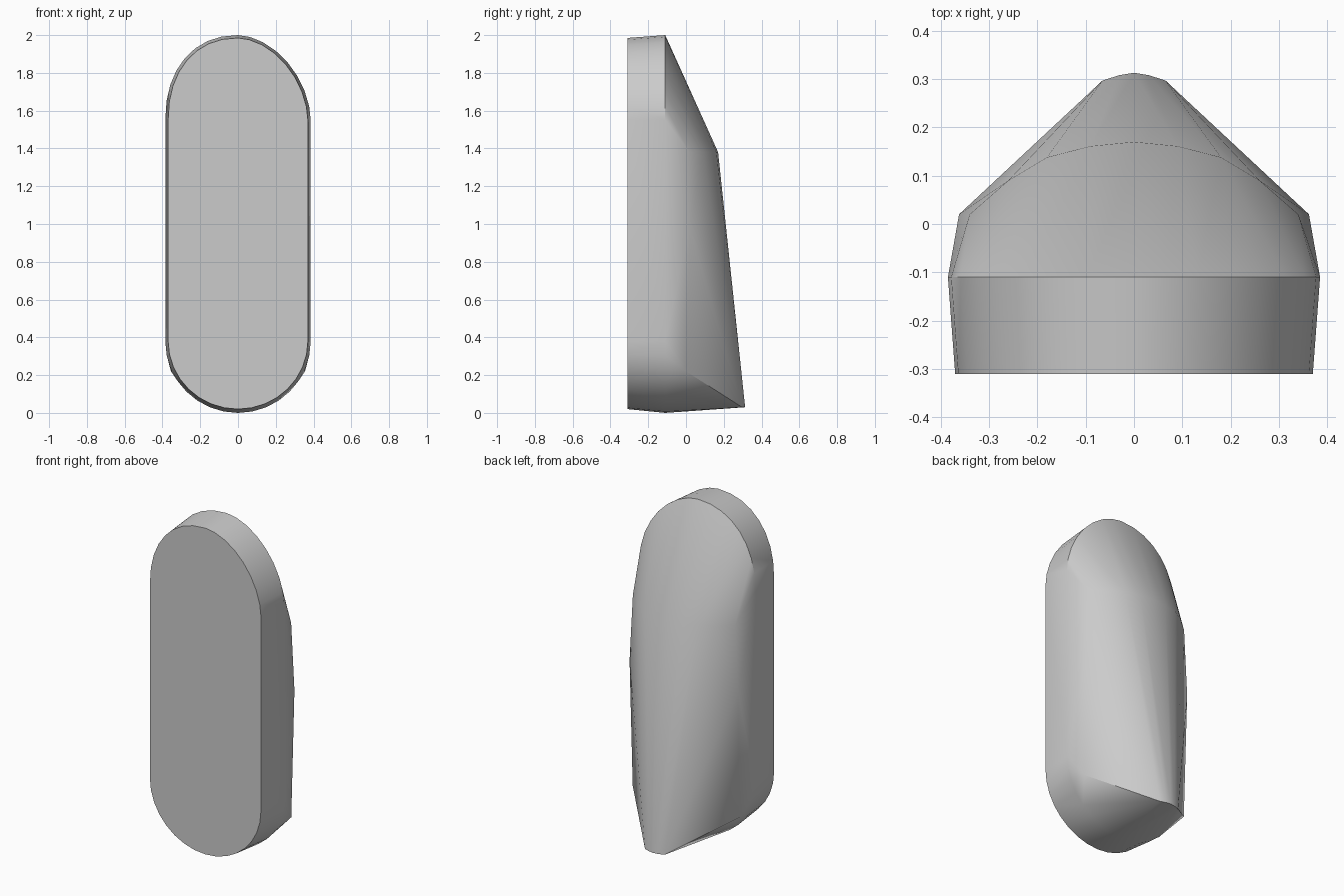
import bpy
import bmesh
from math import cos, sin, pi, copysign

cube = bpy.data.objects.get("Cube")
if cube:
    bpy.data.objects.remove(cube)


def outline(y, half_width, low, high, steps=8):
    """Long rounded outline, with one upper shoulder fuller than the other."""
    points = []
    for i in range(4 * steps):
        a = (i + 0.0) * pi / (2 * steps)
        c, s = cos(a), sin(a)
        if s >= 0:
            power = 2.2 if c < 0 else 1.8
            centre, height = 1.55, high - 1.55
        else:
            power = 2.0
            centre, height = 0.38, 0.38 - low
        x = half_width * copysign(abs(c) ** (2 / power), c)
        z = centre + height * copysign(abs(s) ** (2 / power), s)
        points.append((x, y, z))
    # lower ends of the straight sides
    points += [(side * half_width, y, 0.38) for side in (-1, 1)]
    return points


# Flat front face and the widest band behind it
points = outline(-0.31, 0.37, 0.02, 1.985)
points += outline(-0.11, 0.385, 0.0, 2.0)

# Rounded crown of the back, shoulders and narrow heel
points += [(0, 0.17, 1.38), (0, 0.313, 0.03)]
for side in (-1, 1):
    points += [(side * x, y, z) for x, y, z in (
        (0.09, 0.161, 1.38), (0.18, 0.138, 1.38), (0.26, 0.09, 1.38),
        (0.34, 0.02, 1.38), (0.362, 0.02, 0.98), (0.355, 0.0, 0.22),
        (0.065, 0.297, 0.03), (0.03, 0.308, 0.03))]

# Wrap one skin around the sections
bm = bmesh.new()
for p in points:
    bm.verts.new(p)
bmesh.ops.remove_doubles(bm, verts=bm.verts, dist=0.001)
bmesh.ops.convex_hull(bm, input=bm.verts)
loose = [v for v in bm.verts if not v.link_faces]
bmesh.ops.delete(bm, geom=loose, context="VERTS")
bmesh.ops.dissolve_limit(bm, angle_limit=0.01, verts=bm.verts, edges=bm.edges)
bmesh.ops.recalc_face_normals(bm, faces=bm.faces)
mesh = bpy.data.meshes.new("rounded_body")
bm.to_mesh(mesh)
bm.free()

body = bpy.data.objects.new("rounded_body", mesh)
bpy.context.collection.objects.link(body)

# Plain grey finish
grey = bpy.data.materials.new("plain_grey")
grey.use_nodes = True
colour = (0.6, 0.6, 0.6, 1)
grey.diffuse_color = colour
grey.node_tree.nodes["Principled BSDF"].inputs["Base Color"].default_value = colour
mesh.materials.append(grey)

bpy.ops.object.select_all(action="DESELECT")
body.select_set(True)
bpy.context.view_layer.objects.active = body
bpy.ops.object.shade_smooth_by_angle(angle=pi / 6)
